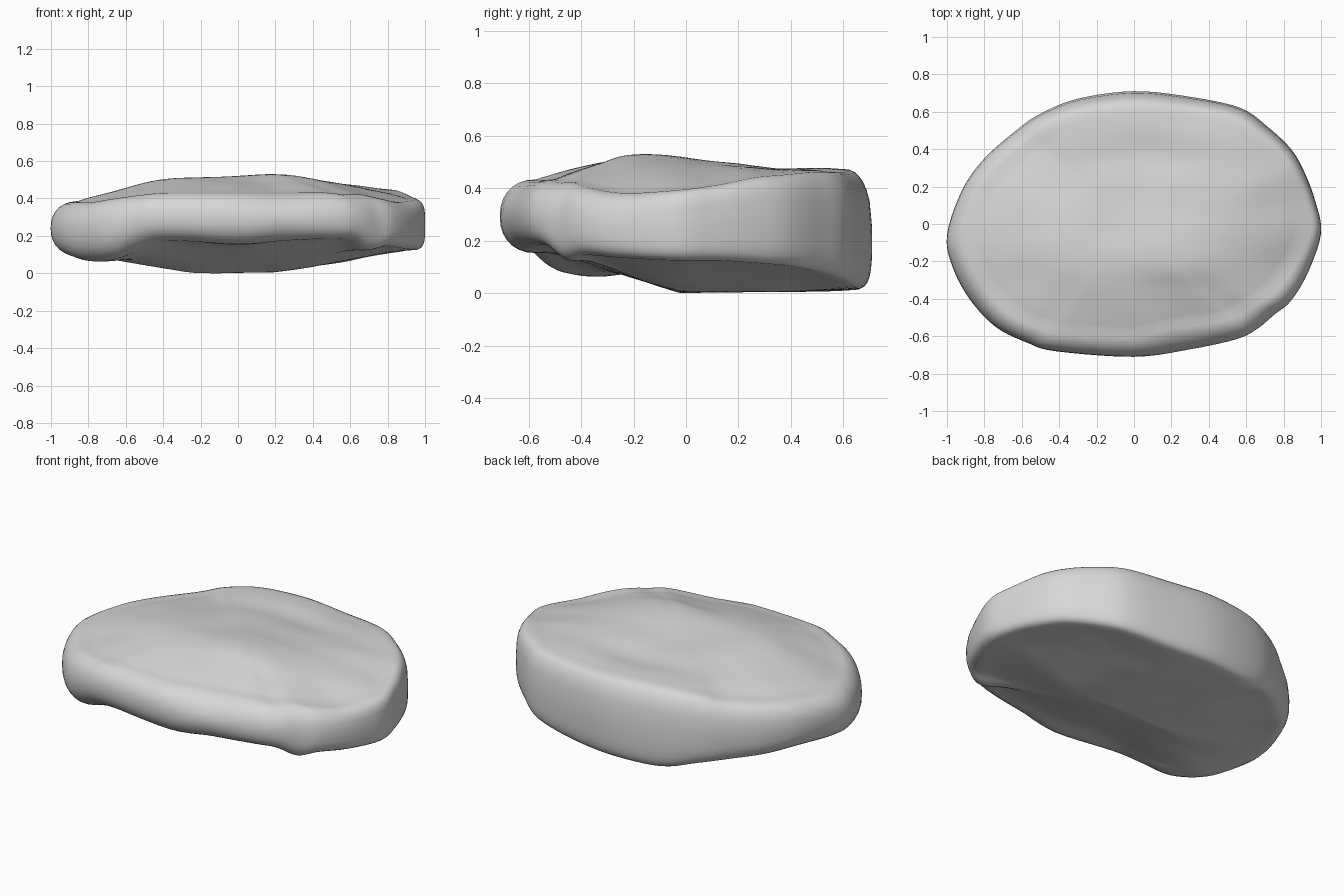
import bpy
import bmesh
import math
from mathutils import Vector, noise

if "Cube" in bpy.data.objects:
    bpy.data.objects.remove(bpy.data.objects["Cube"], do_unlink=True)

STEPS = 5          # segments between neighbouring outline points
WALL_STEPS = 14    # rows around the rolled rim
RINGS = 18         # rings across the top and the underside

# Outline of the slab: x, y, height of the top edge, height of the bottom edge
OUTLINE = [
    (1, -.05, .39, .12), (.97, .12, .41, .12), (.91, .28, .44, .11),
    (.84, .4, .45, .1), (.72, .515, .46, .08), (.57, .62, .46, .05),
    (.3, .68, .46, .02), (0, .71, .47, .01), (-.3, .67, .47, .01),
    (-.5, .59, .45, .05), (-.63, .5, .42, .07), (-.8, .35, .4, .09),
    (-.92, .18, .39, .11), (-1, -.06, .38, .1), (-.97, -.23, .38, .08),
    (-.88, -.4, .38, .06), (-.74, -.55, .4, .08), (-.57, -.635, .42, .14),
    (-.42, -.68, .43, .17), (0, -.71, .43, .15), (.3, -.67, .43, .17),
    (.55, -.615, .43, .18), (.66, -.56, .42, .17), (.75, -.485, .42, .12),
    (.84, -.41, .4, .14), (.93, -.26, .38, .13),
]

# Soft swells and hollows: x, y, width in x, width in y, height
TOP_SWELLS = [
    (.25, -.19, .38, .24, .045), (-.4, -.19, .25, .25, .028),
    (.1, .38, .5, .12, -.025), (.22, -.33, .2, .05, -.008),
    (-.72, -.1, .12, .3, -.01),
]
BOTTOM_SWELLS = [(-.76, -.36, .14, .11, -.06)]


def catmull(a, b, c, d, t):
    return (b * 2 + (c - a) * t + (a * 2 - b * 5 + c * 4 - d) * t ** 2
            + (b * 3 - a - c * 3 + d) * t ** 3) / 2


def smooth_outline():
    points = [Vector(p) for p in OUTLINE]
    count = len(points)
    return [catmull(*(points[(i + k) % count] for k in (-1, 0, 1, 2)), s / STEPS)
            for i in range(count) for s in range(STEPS)]


def swell(x, y, bumps):
    return sum(h * math.exp(-((x - cx) / wx) ** 2 - ((y - cy) / wy) ** 2)
               for cx, cy, wx, wy, h in bumps)


def top_height(x, y):
    return .49 + swell(x, y, TOP_SWELLS)


def bottom_height(x, y):
    """Flat foot at the back, sloping up to the front and both sides."""
    front = .29 * max(0, -y - .02)
    side = .14 * max(0, abs(x + .04) - .22)
    return math.hypot(front, side) + swell(x, y, BOTTOM_SWELLS)


def signed_power(value, power):
    return math.copysign(abs(value) ** power, value)


def rim_row(outline, k):
    """One row of the rolled rim, k running from the underside to the top."""
    angle = math.pi * (k / WALL_STEPS - .5)
    row = []
    for x, y, top, bottom in outline:
        direction = Vector((x, y)).normalized()
        # The front and left are rounder, the back and right are steeper
        square = min(max(.5 + .7 * direction.y + .45 * direction.x, 0), 1)
        power = 2 / (2.2 + 1.8 * square)
        inset = (.135 - .045 * square) * (1 - max(math.cos(angle), 0) ** power)
        # The back wall and the front right corner lean inward toward the top
        corner = max(direction.x - direction.y - 1, 0)
        lean = (.04 * max(direction.y, 0) + .1 * corner) * max(math.sin(angle), 0)
        edge = Vector((x, y)) - direction * (inset + lean)
        z = (top + bottom) / 2 + (top - bottom) / 2 * signed_power(math.sin(angle), power)
        row.append(Vector((edge.x, edge.y, z)))
    return row


def surface_ring(rim, scale, height, falloff):
    """A ring of the top or underside, blending from the rim to the middle."""
    ring = []
    for p in rim:
        x, y = p.x * scale, p.y * scale
        blend = scale ** falloff
        z = p.z * blend + height(x, y) * (1 - blend)
        z += min(1, (1 - scale) * 5) * .005 * noise.noise((x * 4, y * 5, 0))
        ring.append(Vector((x, y, z)))
    return ring


def build_slab():
    outline = smooth_outline()
    rim = [rim_row(outline, k) for k in range(WALL_STEPS + 1)]
    scales = [i / RINGS for i in range(1, RINGS)]
    under = [surface_ring(rim[0], s, bottom_height, 4) for s in scales]
    upper = [surface_ring(rim[-1], s, top_height, 2.8) for s in reversed(scales)]
    rows = under + rim + upper

    bm = bmesh.new()
    loops = [[bm.verts.new(p) for p in row] for row in rows]
    count = len(outline)
    for low, high in zip(loops, loops[1:]):
        for i in range(count):
            j = (i + 1) % count
            bm.faces.new((low[i], low[j], high[j], high[i]))
    # Close the middle of the underside and of the top
    for loop in (loops[0], loops[-1]):
        middle = sum((v.co for v in loop), Vector()) / count
        hub = bm.verts.new(middle)
        for i in range(count):
            bm.faces.new((loop[i], loop[(i + 1) % count], hub))
    bmesh.ops.recalc_face_normals(bm, faces=bm.faces)

    # Rest the slab on the ground
    lowest = min(v.co.z for v in bm.verts)
    bmesh.ops.translate(bm, verts=bm.verts, vec=(0, 0, -lowest))
    for face in bm.faces:
        face.smooth = True
    mesh = bpy.data.meshes.new("stone_slab")
    bm.to_mesh(mesh)
    bm.free()
    return mesh


# Plain stone colour
stone = bpy.data.materials.new("stone_grey")
stone.use_nodes = True
colour = (.68, .68, .68, 1)
stone.diffuse_color = colour
stone.node_tree.nodes["Principled BSDF"].inputs["Base Color"].default_value = colour

slab = bpy.data.objects.new("stone_slab", build_slab())
slab.data.materials.append(stone)
bpy.context.collection.objects.link(slab)
